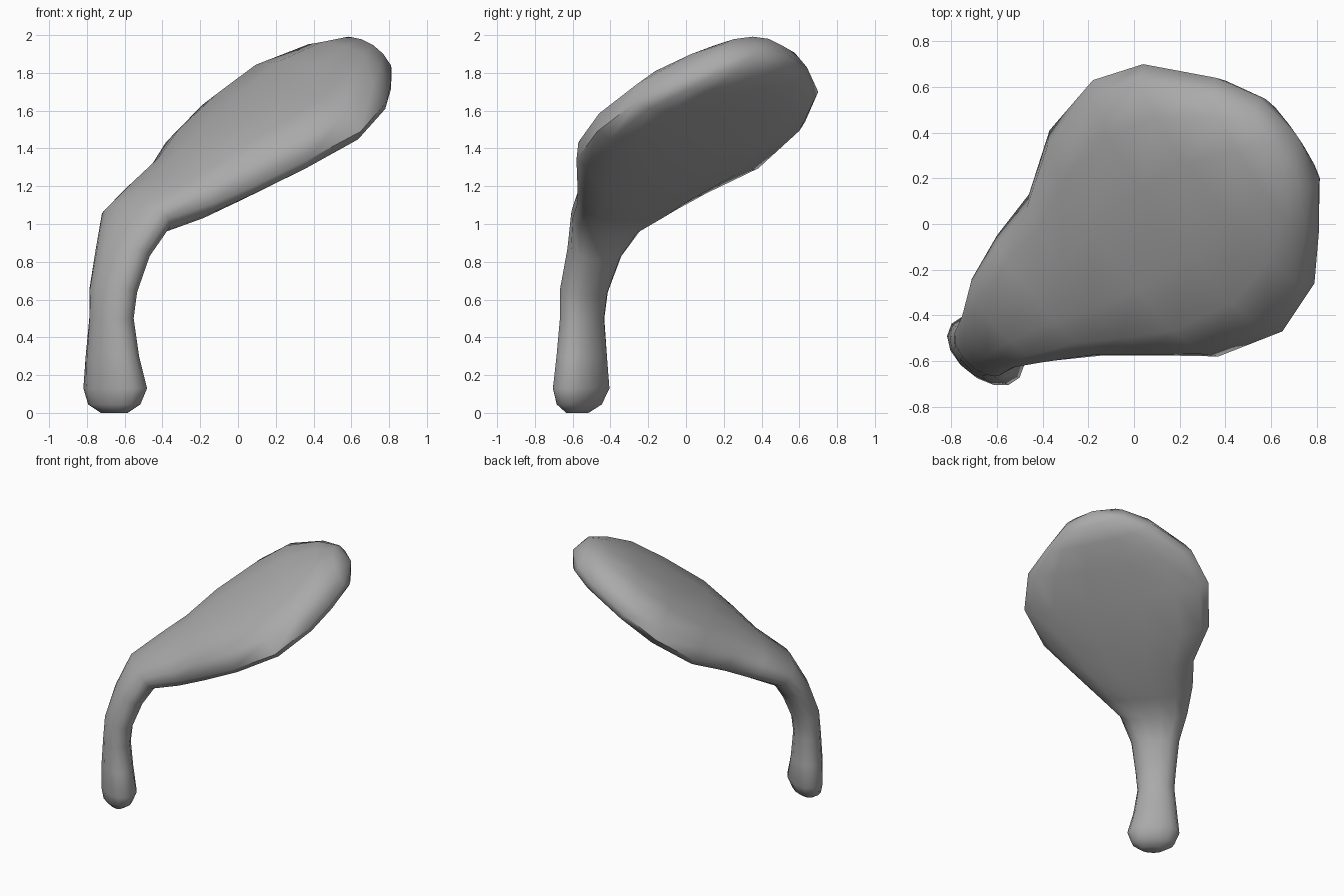
import bpy, bmesh, math
from mathutils import Vector

if "Cube" in bpy.data.objects:
    bpy.data.objects.remove(bpy.data.objects["Cube"])

SEGS = 14

# Stem sections: z, centre x, centre y, half width, half thickness
stem = [(0.0, -.655, -.575, .08, .045), (.045, -.655, -.565, .155, .095),
        (.13, -.65, -.555, .19, .12), (.3, -.665, -.552, .16, .11),
        (.5, -.67, -.55, .135, .097), (.65, -.66, -.54, .148, .1),
        (.85, -.61, -.485, .175, .105)]
# Head sections: left rim point, right rim point, thickness above, below
head = [((-.71, -.24, 1.02), (-.37, -.60, 1.03), .105, .115),
        ((-.60, -.05, 1.12), (-.13, -.575, 1.11), .145, .11),
        ((-.46, .13, 1.21), (.10, -.575, 1.21), .195, .105),
        ((-.37, .41, 1.34), (.37, -.58, 1.34), .225, .11),
        ((-.18, .63, 1.54), (.65, -.47, 1.49), .23, .11),
        ((.04, .70, 1.70), (.79, -.26, 1.65), .225, .11),
        ((.36, .64, 1.83), (.81, -.03, 1.75), .2, .1),
        ((.55, .55, 1.89), (.81, .17, 1.84), .15, .075)]

# Common form: centre, half lateral vector, thickness outer, inner
sections = []
for z, x, y, w, t in stem:
    side = Vector((1, -.72 - .56 * min(z, .5), 0)).normalized()
    sections.append((Vector((x, y, z)), side * w, t, t))
for l, r, up, down in head:
    l, r = Vector(l), Vector(r)
    sections.append(((l + r) / 2, (r - l) / 2, up, down))


def soft(v, p):
    """Rounded-box version of a sine or cosine."""
    return math.copysign(abs(v) ** p, v)


# Loft the rings along the bent spine
bm = bmesh.new()
rings = []
for i, (c, lat, outer, inner) in enumerate(sections):
    before = sections[max(i - 1, 0)][0]
    after = sections[min(i + 1, len(sections) - 1)][0]
    tangent = Vector((0, 0, 1)) if i < 5 else after - before
    normal = lat.cross(tangent).normalized()
    power = .95 if i < 7 else .88
    ring = []
    for k in range(SEGS):
        a = 2 * math.pi * k / SEGS
        s = soft(math.sin(a), power)
        ring.append(bm.verts.new(c + lat * soft(math.cos(a), power)
                                 + normal * s * (outer if s > 0 else inner)))
    rings.append(ring)
for a, b in zip(rings, rings[1:]):
    for k in range(SEGS):
        n = (k + 1) % SEGS
        bm.faces.new((a[k], a[n], b[n], b[k]))

# Close the foot and the rounded tip
bm.faces.new(rings[0][::-1])
tip = bm.verts.new((.715, .385, 1.92))
for k in range(SEGS):
    bm.faces.new((rings[-1][k], rings[-1][(k + 1) % SEGS], tip))
bmesh.ops.recalc_face_normals(bm, faces=bm.faces)

mesh = bpy.data.meshes.new("paddle_club")
bm.to_mesh(mesh)
bm.free()
club = bpy.data.objects.new("paddle_club", mesh)
bpy.context.collection.objects.link(club)

grey = bpy.data.materials.new("plain_grey")
grey.diffuse_color = (.4, .4, .4, 1)
grey.use_nodes = True
grey.node_tree.nodes["Principled BSDF"].inputs["Base Color"].default_value = grey.diffuse_color
mesh.materials.append(grey)

bpy.context.view_layer.objects.active = club
club.select_set(True)
bpy.ops.object.shade_smooth_by_angle(angle=math.radians(60))
